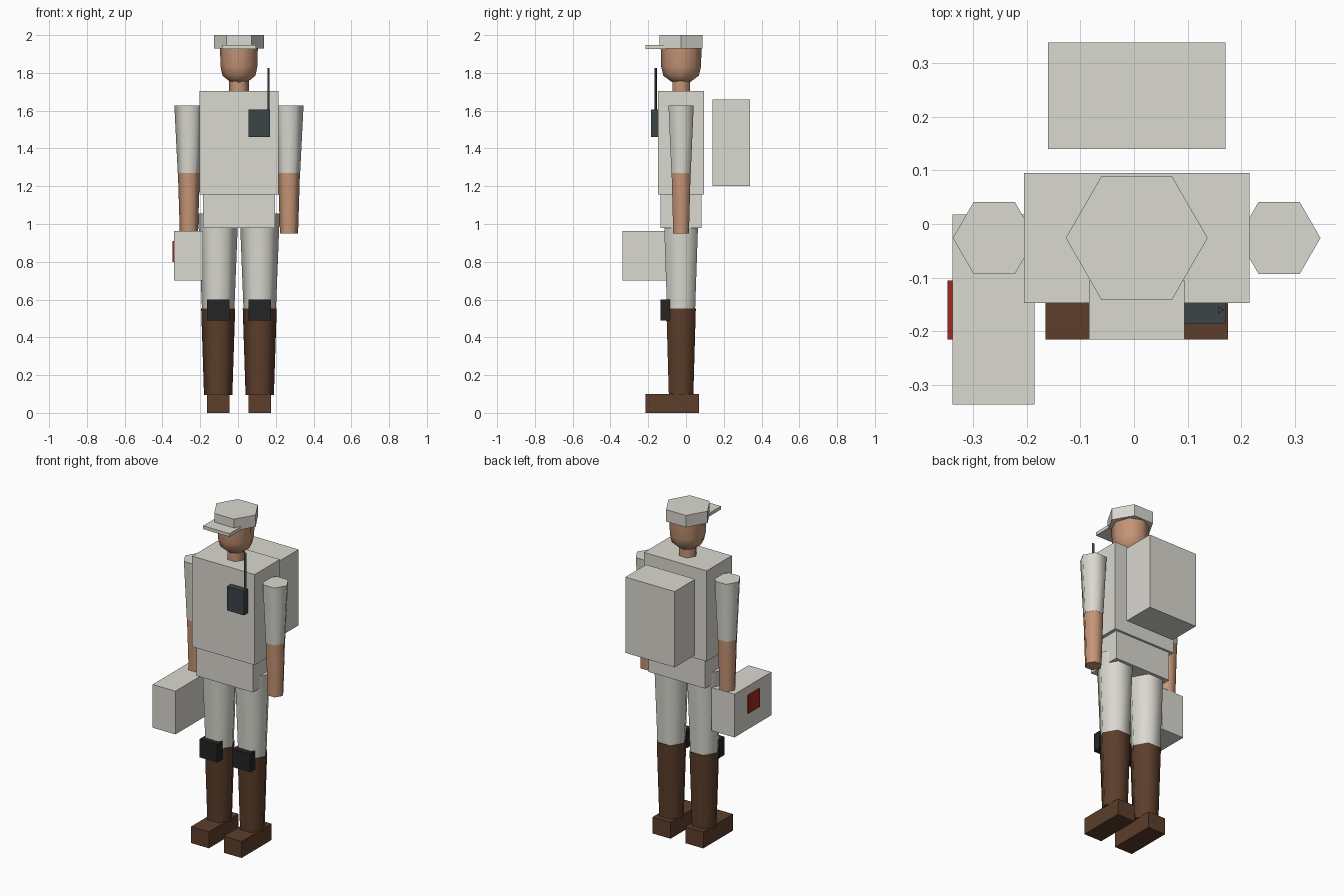
import bpy
import bmesh
from math import cos, sin, tau, radians

if "Cube" in bpy.data.objects:
    bpy.data.objects.remove(bpy.data.objects["Cube"], do_unlink=True)


def material(name, rgb):
    m = bpy.data.materials.new(name)
    m.use_nodes = True
    m.diffuse_color = (*rgb, 1)
    m.node_tree.nodes["Principled BSDF"].inputs["Base Color"].default_value = (*rgb, 1)
    return m


cloth = material("pale cloth", (0.70, 0.69, 0.63))
skin = material("skin", (0.56, 0.30, 0.18))
leather = material("brown leather", (0.107, 0.048, 0.024))
rubber = material("black rubber", (0.018, 0.018, 0.018))
plastic = material("dark grey plastic", (0.046, 0.058, 0.062))
red = material("red", (0.35, 0.022, 0.016))

# Body axis
CX, CY = 0.005, -0.026


def finish(name, bm, mat):
    bmesh.ops.recalc_face_normals(bm, faces=bm.faces)
    mesh = bpy.data.meshes.new(name)
    bm.to_mesh(mesh)
    bm.free()
    mesh.materials.append(mat)
    obj = bpy.data.objects.new(name, mesh)
    bpy.context.collection.objects.link(obj)
    return obj


def box(name, xs, ys, zs, mat):
    """Box between the low and high limit on each axis."""
    bm = bmesh.new()
    bmesh.ops.create_cube(bm, size=1)
    for v in bm.verts:
        v.co = [lim[int(c > 0)] for lim, c in zip((xs, ys, zs), v.co)]
    return finish(name, bm, mat)


def turned(name, x, y, rings, mat, sides=6, depth=1, smooth=True):
    """Closed prism through (height, radius) rings, with a corner on +x."""
    bm = bmesh.new()
    loops = []
    for z, r in rings:
        loops.append([bm.verts.new((x + r * cos(tau * i / sides),
                                    y + depth * r * sin(tau * i / sides), z))
                      for i in range(sides)])
    for a, b in zip(loops, loops[1:]):
        for i in range(sides):
            j = (i + 1) % sides
            bm.faces.new((a[i], a[j], b[j], b[i]))
    bm.faces.new(loops[0])
    bm.faces.new(loops[-1])
    obj = finish(name, bm, mat)
    if smooth:
        bpy.ops.object.select_all(action='DESELECT')
        obj.select_set(True)
        bpy.context.view_layer.objects.active = obj
        bpy.ops.object.shade_smooth_by_angle(angle=radians(65))
    return obj


# Torso and hips
box("torso", (-0.205, 0.215), (-0.147, 0.095), (1.155, 1.705), cloth)
box("hips", (-0.185, 0.195), (-0.136, 0.081), (0.98, 1.155), cloth)

# Limbs
for side, s in (("right", -1), ("left", 1)):
    lx = CX + s * 0.11
    turned(side + "_thigh", lx, CY, [(0.55, 0.086), (1.055, 0.106)], cloth)
    turned(side + "_boot_shaft", lx, CY, [(0.095, 0.075), (0.552, 0.09)], leather)
    box(side + "_foot", (lx - 0.06, lx + 0.06), (-0.215, 0.07), (0, 0.1), leather)
    box(side + "_knee_pad", (lx - 0.06, lx + 0.06), (-0.135, -0.085), (0.49, 0.6), rubber)
    ax = CX + s * 0.265
    turned(side + "_sleeve", ax, CY, [(1.27, 0.059), (1.627, 0.077)], cloth)
    turned(side + "_forearm", ax, CY, [(0.95, 0.048), (1.272, 0.058)], skin)

# Head and neck
turned("neck", CX, CY, [(1.70, 0.053), (1.78, 0.053)], skin)
turned("head", CX, CY, [(1.74, 0.03), (1.785, 0.087), (1.835, 0.098), (1.94, 0.1)],
       skin, sides=8, depth=1.08)

# Cap
turned("cap_crown", CX, CY, [(1.928, 0.132), (2.0, 0.132)], cloth, smooth=False)
box("cap_visor", (-0.084, 0.094), (-0.215, -0.105), (1.927, 1.947), cloth)

# Backpack
box("backpack", (-0.16, 0.17), (0.14, 0.338), (1.2, 1.66), cloth)

# Chest radio
box("radio", (0.055, 0.17), (-0.186, -0.147), (1.46, 1.605), plastic)
turned("radio_antenna", 0.16, -0.16, [(1.6, 0.008), (1.827, 0.008)], plastic,
       sides=3, smooth=False)

# Hand case with its side badge
box("hand_case", (-0.338, -0.185), (-0.336, 0.018), (0.7, 0.962), cloth)
box("case_badge", (-0.347, -0.338), (-0.215, -0.105), (0.8, 0.91), red)
